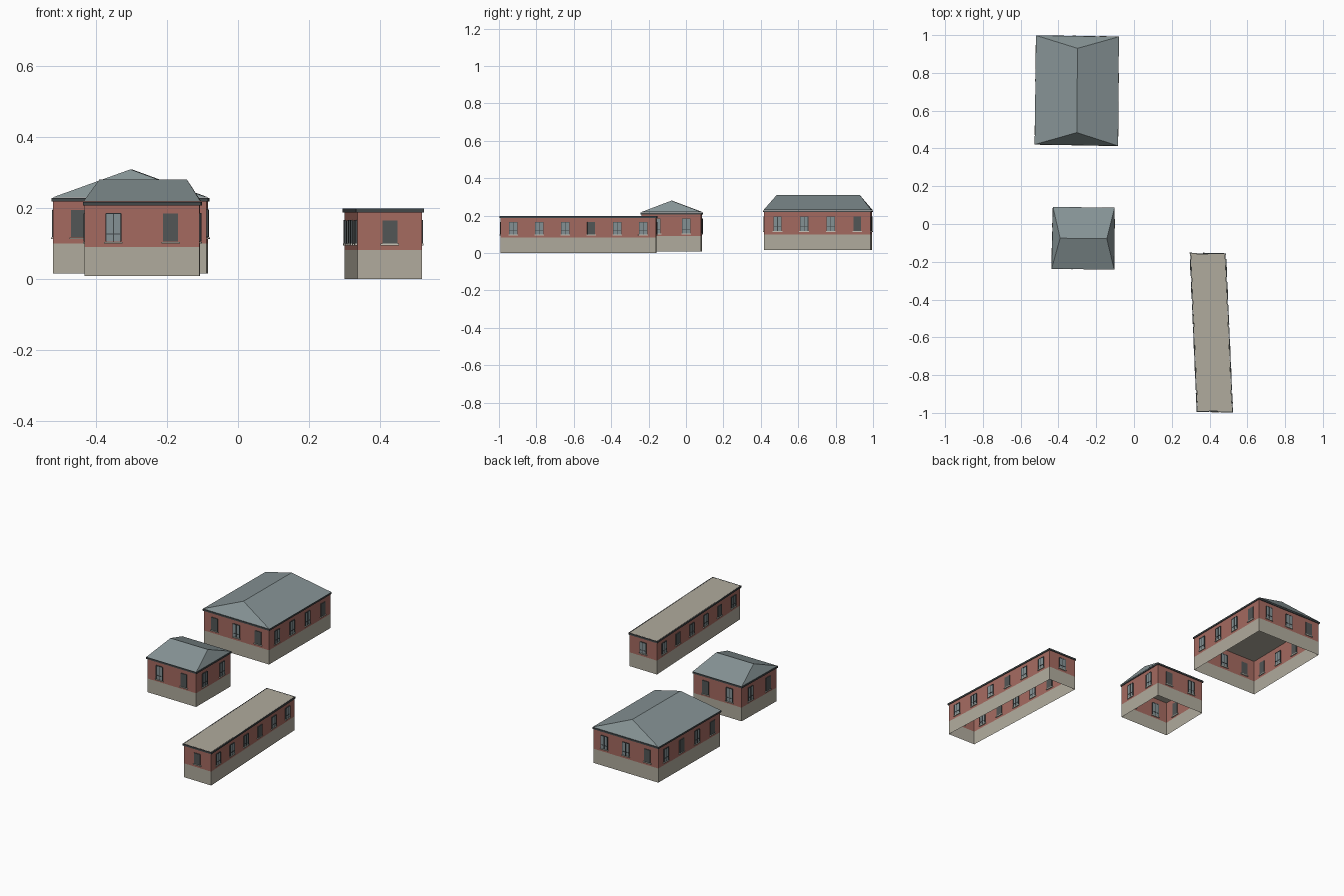
import bpy, bmesh
from mathutils import Vector, Matrix

if "Cube" in bpy.data.objects:
    bpy.data.objects.remove(bpy.data.objects["Cube"])


def material(name, rgb):
    lin = [(c / 255 / 12.92) if c < 11 else ((c / 255 + 0.055) / 1.055) ** 2.4 for c in rgb]
    m = bpy.data.materials.new(name)
    m.use_nodes = True
    m.diffuse_color = (*lin, 1)
    m.node_tree.nodes["Principled BSDF"].inputs["Base Color"].default_value = (*lin, 1)
    return m


stone = material("stone", (176, 171, 157))
brick = material("brick", (164, 106, 96))
slate = material("slate roof", (134, 147, 149))
trim = material("dark trim", (66, 72, 74))
glass = material("window glass", (132, 145, 148))
shutter = material("dark shutter", (82, 86, 86))
sill = material("pale sill", (200, 196, 184))


def finish(name, bm, mats, normals=False):
    if normals:
        bmesh.ops.recalc_face_normals(bm, faces=bm.faces)
    mesh = bpy.data.meshes.new(name)
    bm.to_mesh(mesh)
    bm.free()
    for m in mats:
        mesh.materials.append(m)
    obj = bpy.data.objects.new(name, mesh)
    bpy.context.collection.objects.link(obj)
    return obj


def ring(corners, z, grow=0.0):
    """Footprint at height z, pushed outward by grow."""
    signs = ((-1, -1), (1, -1), (1, 1), (-1, 1))
    return [Vector((x + sx * grow, y + sy * grow, z))
            for (x, y), (sx, sy) in zip(corners, signs)]


def shell(name, rings, mat, cap=False, closed=False):
    """Skin between successive rings, optionally capped or joined into a loop."""
    bm = bmesh.new()
    loops = [[bm.verts.new(p) for p in r] for r in rings]
    pairs = list(zip(loops, loops[1:])) + ([(loops[-1], loops[0])] if closed else [])
    for a, b in pairs:
        for i in range(4):
            j = (i + 1) % 4
            bm.faces.new((a[i], a[j], b[j], b[i]))
    if cap:
        bm.faces.new(loops[-1])
    return finish(name, bm, [mat], closed)


def hip_roof(name, eave, ridge, along_x):
    """Two slopes and two hips meeting at a ridge."""
    bm = bmesh.new()
    e = [bm.verts.new(p) for p in eave]
    a, b = [bm.verts.new(p) for p in ridge]
    if along_x:
        faces = ((e[0], e[1], b, a), (e[1], e[2], b), (e[2], e[3], a, b), (e[3], e[0], a))
    else:
        faces = ((e[0], e[1], a), (e[1], e[2], b, a), (e[2], e[3], b), (e[3], e[0], a, b))
    for f in faces:
        bm.faces.new(f)
    return finish(name, bm, [slate])


def windows(name, corners, z0, z1, sides):
    """Evenly spaced windows on each wall: g is glazed, d is shuttered."""
    bm = bmesh.new()
    width, mid, high = 0.042, (z0 + z1) / 2, z1 - z0
    for i, pattern in enumerate(sides):
        p, q = Vector(corners[i]), Vector(corners[(i + 1) % 4])
        t = (q - p).normalized()
        frame = Matrix(((t.x, t.y, 0, 0), (t.y, -t.x, 0, 0), (0, 0, 1, 0), (0, 0, 0, 1)))

        def box(centre, u, z, w, depth, h, index):
            m = (Matrix.Translation((centre.x, centre.y, z)) @ frame
                 @ Matrix.Translation((u, 0, 0)) @ Matrix.Diagonal((w, depth, h, 1)))
            verts = bmesh.ops.create_cube(bm, size=1, matrix=m)["verts"]
            for f in {f for v in verts for f in v.link_faces}:
                f.material_index = index

        for k, kind in enumerate(pattern):
            c = p.lerp(q, (k + 0.5) / len(pattern))
            box(c, 0, z0 - 0.003, width + 0.01, 0.012, 0.005, 3)
            if kind == "d":
                box(c, 0, mid, width, 0.008, high, 1)
                continue
            box(c, 0, mid, width, 0.006, high, 0)
            for u in (-width / 2, 0, width / 2):
                box(c, u, mid, 0.003, 0.01, high, 2)
            for z in (z0 + high * 0.28, z1):
                box(c, 0, z, width, 0.009, 0.003, 2)
    return finish(name, bm, [glass, shutter, trim, sill], True)


def building(name, corners, base, plinth, top, win, sides, ridge=None, along_x=False):
    shell(name + "_plinth", [ring(corners, base), ring(corners, plinth)], stone)
    shell(name + "_walls", [ring(corners, plinth), ring(corners, top)], brick)
    shell(name + "_ceiling", [ring(corners, top - 0.001), ring(corners, top)], stone, cap=True)
    shell(name + "_cornice", [ring(corners, top - 0.01, 0.001), ring(corners, top - 0.01, 0.005),
                              ring(corners, top, 0.005), ring(corners, top, 0.001)],
          trim, closed=True)
    windows(name + "_windows", corners, *win, sides)
    if ridge:
        hip_roof(name + "_roof", ring(corners, top + 0.001, 0.004), ridge, along_x)


# Large hall with the ridge running front to back
building("hall", [(-0.521, 0.425), (-0.089, 0.418), (-0.085, 0.987), (-0.514, 0.994)],
         0.016, 0.10, 0.228, (0.118, 0.194), ("dgd", "gggd", "ggd", "gdgd"),
         [(-0.303, 0.484, 0.309), (-0.299, 0.93, 0.309)])

# Small square house with the ridge running side to side
building("house", [(-0.432, -0.232), (-0.109, -0.237), (-0.107, 0.081), (-0.425, 0.086)],
         0.009, 0.09, 0.217, (0.105, 0.184), ("gd", "gg", "dg", "gd"),
         [(-0.391, -0.075, 0.28), (-0.144, -0.078, 0.28)], True)

# Long flat-roofed block
building("long_block", [(0.337, -0.989), (0.519, -0.993), (0.482, -0.16), (0.30, -0.157)],
         0.0, 0.082, 0.198, (0.10, 0.165), ("d", "gggdgg", "g", "gdggdg"))
